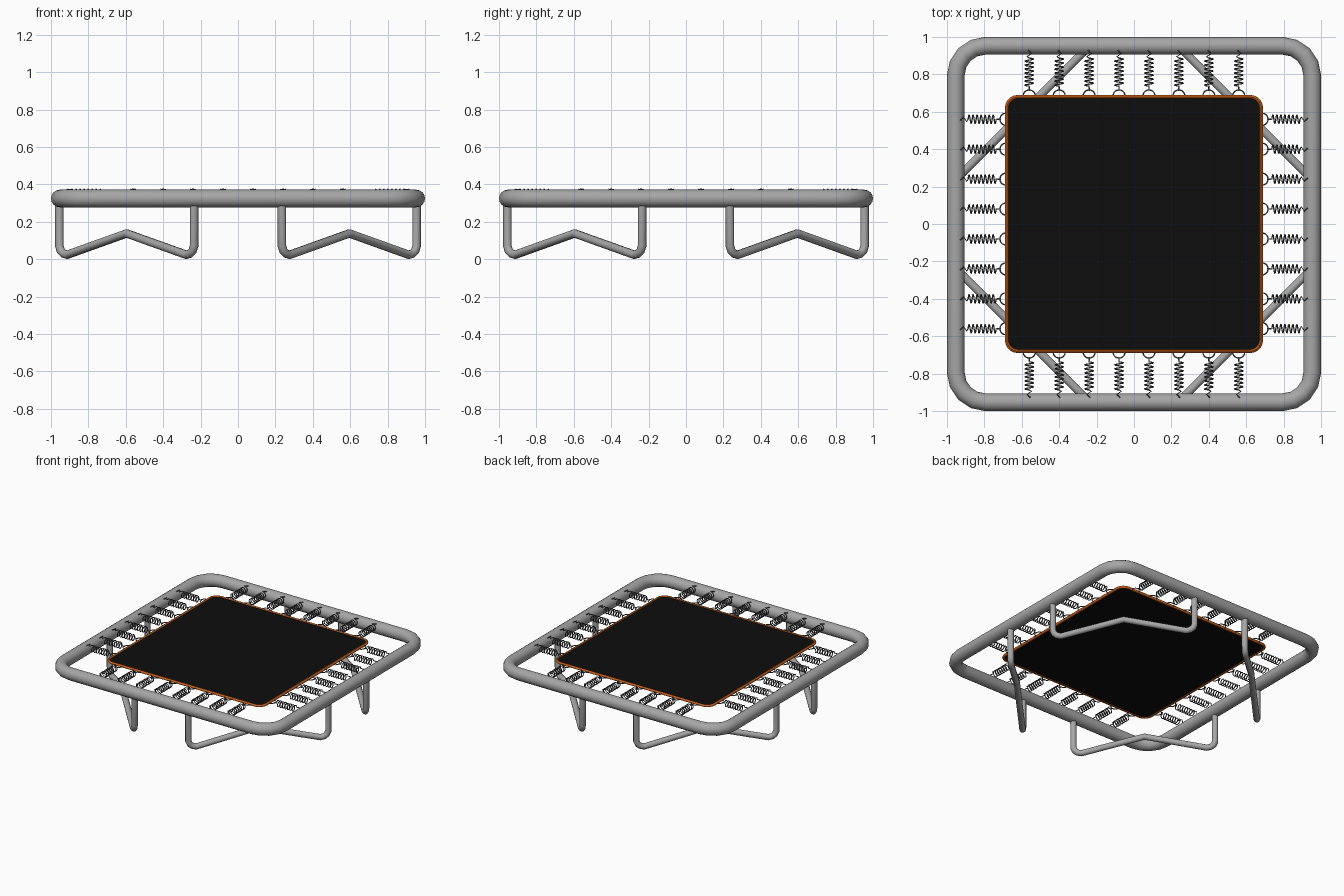
import bpy, bmesh
from math import sin, cos, pi, tau
from mathutils import Matrix, Vector

cube = bpy.data.objects.get("Cube")
if cube:
    bpy.data.objects.remove(cube)


def material(name, color):
    m = bpy.data.materials.new(name)
    m.use_nodes = True
    m.diffuse_color = (*color, 1)
    bsdf = m.node_tree.nodes["Principled BSDF"]
    bsdf.inputs["Base Color"].default_value = (*color, 1)
    bsdf.inputs["Roughness"].default_value = 0.5
    return m


steel = material("grey steel", (0.38, 0.38, 0.38))
wire = material("dark spring wire", (0.1, 0.1, 0.1))
black = material("black fabric", (0.004, 0.004, 0.004))
orange = material("orange binding", (0.62, 0.12, 0.01))


def rounded_square(half, radius, z, steps):
    """Outline points of a square with rounded corners."""
    points = []
    for corner in range(4):
        for i in range(steps + 1):
            a = pi / 2 * i / steps
            p = Vector((half - radius + radius * cos(a), half - radius + radius * sin(a), z))
            points.append(Matrix.Rotation(corner * pi / 2, 3, "Z") @ p)
    return points


def tube(name, paths, radius, mat, closed=False, resolution=4):
    """Round tubes along one or more point paths, turned into a mesh."""
    curve = bpy.data.curves.new(name, "CURVE")
    curve.dimensions = "3D"
    curve.bevel_depth = radius
    curve.bevel_resolution = resolution
    curve.use_fill_caps = True
    for path in paths:
        spline = curve.splines.new("POLY")
        spline.points.add(len(path) - 1)
        for point, co in zip(spline.points, path):
            point.co = (*co, 1)
        spline.use_cyclic_u = closed
    curve.materials.append(mat)
    obj = bpy.data.objects.new(name, curve)
    bpy.context.collection.objects.link(obj)
    bpy.ops.object.select_all(action="DESELECT")
    obj.select_set(True)
    bpy.context.view_layer.objects.active = obj
    bpy.ops.object.convert(target="MESH")
    obj = bpy.context.object
    bpy.ops.object.shade_smooth_by_angle(angle=pi / 4)
    return obj


def copies(first, names, transforms):
    """Place linked copies of a part."""
    for i, (name, transform) in enumerate(zip(names, transforms)):
        obj = first if i == 0 else first.copy()
        if i:
            bpy.context.collection.objects.link(obj)
        obj.name = name
        obj.matrix_world = transform


# Outer frame
tube("frame", [rounded_square(0.953, 0.16, 0.325, 4)], 0.047, steel, True, 6)

# Jumping mat
MAT_Z = 0.352
bm = bmesh.new()
face = bm.faces.new([bm.verts.new(p) for p in rounded_square(0.68, 0.06, MAT_Z - 0.004, 5)])
top = bmesh.ops.extrude_face_region(bm, geom=[face])
bmesh.ops.translate(bm, vec=(0, 0, 0.008),
                    verts=[v for v in top["geom"] if isinstance(v, bmesh.types.BMVert)])
bmesh.ops.recalc_face_normals(bm, faces=bm.faces)
mesh = bpy.data.meshes.new("mat")
bm.to_mesh(mesh)
bm.free()
mesh.materials.append(black)
bpy.context.collection.objects.link(bpy.data.objects.new("mat", mesh))

# Mat edge binding
tube("mat_binding", [rounded_square(0.68, 0.06, MAT_Z, 5)], 0.01, orange, True, 2)

# Corner legs: bent tubes set diagonally under each corner
half = [(0.36, 0.32), (0.36, 0.07), (0.352, 0.045), (0.338, 0.03), (0.318, 0.024)]
profile = half + [(0, 0.138)] + [(-s, z) for s, z in reversed(half)]
leg = tube("leg", [[(0.595 + s, 0.595 - s, z) for s, z in profile]], 0.023, steel)
copies(leg, ["leg_back_left", "leg_back_right", "leg_front_right", "leg_front_left"],
       [Matrix.Rotation(i * pi / 2, 4, "Z") for i in range(4)])

# Springs: coil with end hooks, plus the loop sewn to the mat
TURNS, PER_TURN = 7, 12
count = TURNS * PER_TURN
coil = [(0.71, 0, 0), (0.73, 0, 0)]
coil += [(0.737 + 0.15 * i / count, 0.023 * sin(tau * i / PER_TURN), 0.023 * cos(tau * i / PER_TURN))
         for i in range(count + 1)]
coil += [(0.895, 0.012, 0.02), (0.91, -0.012, 0.022), (0.928, 0.005, 0.012)]
loop = [(0.685 + 0.032 * sin(pi * i / 10), 0.032 * cos(pi * i / 10), 0) for i in range(11)]
spring = tube("spring", [coil, loop], 0.0035, wire, False, 1)
names, places = [], []
for side, label in enumerate(("left", "back", "right", "front")):
    for i in range(8):
        names.append(f"spring_{label}_{i + 1}")
        places.append(Matrix.Rotation(side * pi / 2, 4, "Z")
                      @ Matrix.Translation((0, -0.56 + 0.16 * i, MAT_Z)))
copies(spring, names, places)
